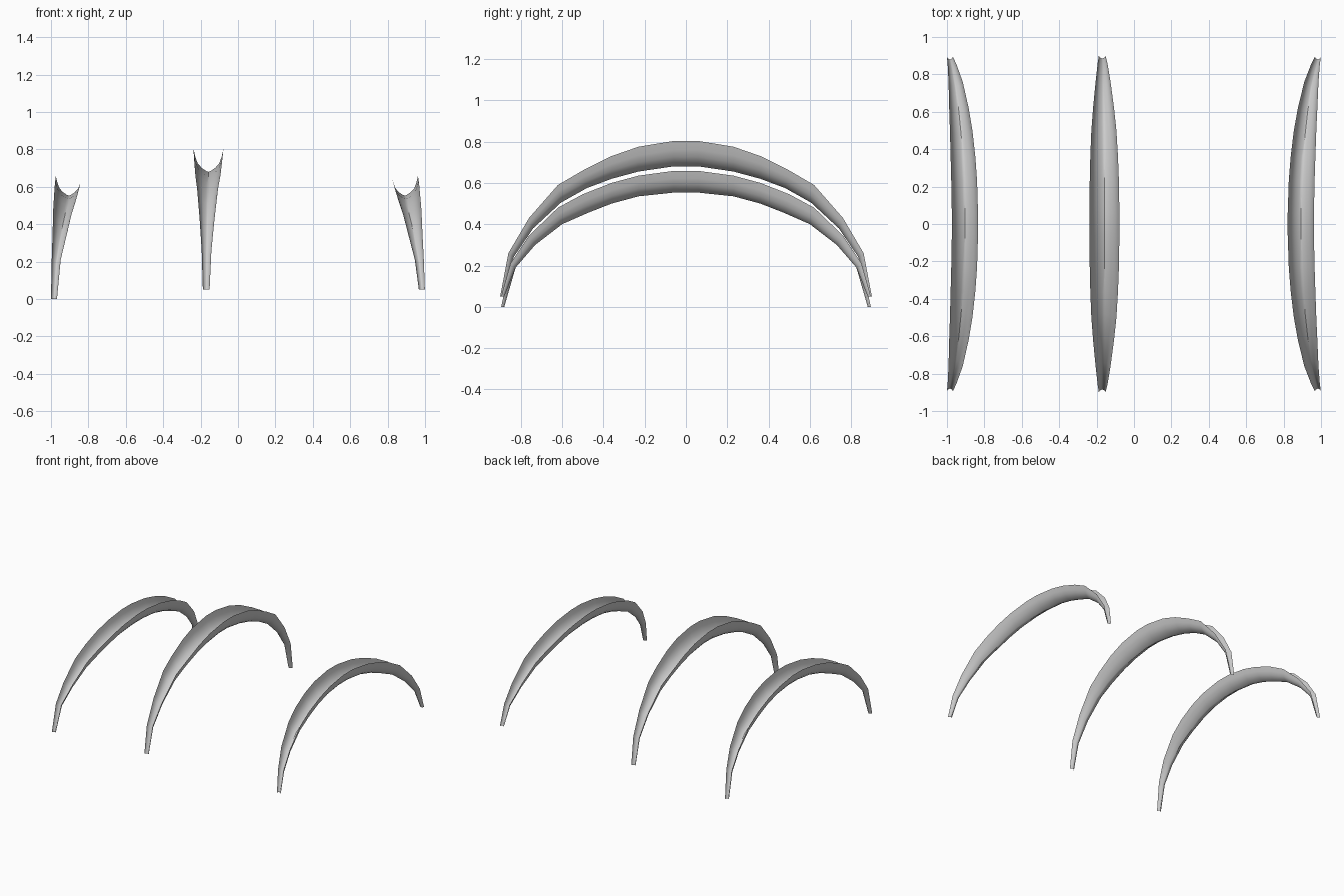
import bpy

# channel cross-section: (share of half width, share of depth from keel to rim)
HALF = [(0.14, 0.03), (0.45, 0.17), (0.72, 0.37), (0.88, 0.65), (1.0, 1.0)]
SECTION = [(-u, v) for u, v in reversed(HALF)] + [(0, 0)] + HALF

# half-arch stations: rim y, rim z, keel y, keel z, half width, lean (0 apex, 1 foot)
TALL = [(0.06, 0.803, 0.06, 0.68, 0.080, 0), (0.23, 0.775, 0.23, 0.655, 0.078, 0.05),
        (0.36, 0.73, 0.36, 0.62, 0.074, 0.13), (0.50, 0.66, 0.48, 0.575, 0.067, 0.25),
        (0.62, 0.59, 0.605, 0.505, 0.056, 0.4), (0.76, 0.43, 0.74, 0.38, 0.040, 0.62),
        (0.86, 0.26, 0.835, 0.24, 0.026, 0.85), (0.90, 0.05, 0.885, 0.05, 0.018, 1)]
LOW = [(0.06, 0.658, 0.06, 0.553, 0.070, 0), (0.23, 0.635, 0.23, 0.535, 0.069, 0.05),
       (0.36, 0.60, 0.36, 0.50, 0.066, 0.13), (0.50, 0.545, 0.475, 0.455, 0.060, 0.25),
       (0.62, 0.48, 0.60, 0.40, 0.052, 0.4), (0.76, 0.345, 0.73, 0.30, 0.038, 0.62),
       (0.85, 0.21, 0.825, 0.19, 0.024, 0.85), (0.895, 0.05, 0.88, 0.05, 0.016, 1)]


def rib(name, stations, x_apex, x_foot, foot_z):
    """Loft the channel section along a symmetric arch."""
    half = stations[:-1] + [(*stations[-1][:1], foot_z, stations[-1][2], foot_z,
                             *stations[-1][4:])]
    path = [(-1, s) for s in reversed(half)] + [(1, s) for s in half]
    verts, faces, n = [], [], len(SECTION)
    for side, (ry, rz, ky, kz, w, lean) in path:
        cx = x_apex + (x_foot - x_apex) * lean
        for u, v in SECTION:
            verts.append((cx + u * w, side * (ky + (ry - ky) * v), kz + (rz - kz) * v))
    for i in range(len(path) - 1):
        for j in range(n - 1):
            a = i * n + j
            faces.append((a, a + n, a + n + 1, a + 1))
    mesh = bpy.data.meshes.new(name)
    mesh.from_pydata(verts, [], faces)
    ob = bpy.data.objects.new(name, mesh)
    bpy.context.collection.objects.link(ob)
    bpy.ops.object.select_all(action='DESELECT')
    ob.select_set(True)
    bpy.context.view_layer.objects.active = ob
    bpy.ops.object.shade_smooth_by_angle(angle=0.6)


# three ribs: two leaning outer ones and a taller upright one
rib("left_rib", LOW, -0.904, -0.984, 0.0)
rib("middle_rib", TALL, -0.158, -0.17, 0.05)
rib("right_rib", LOW, 0.892, 0.983, 0.05)
